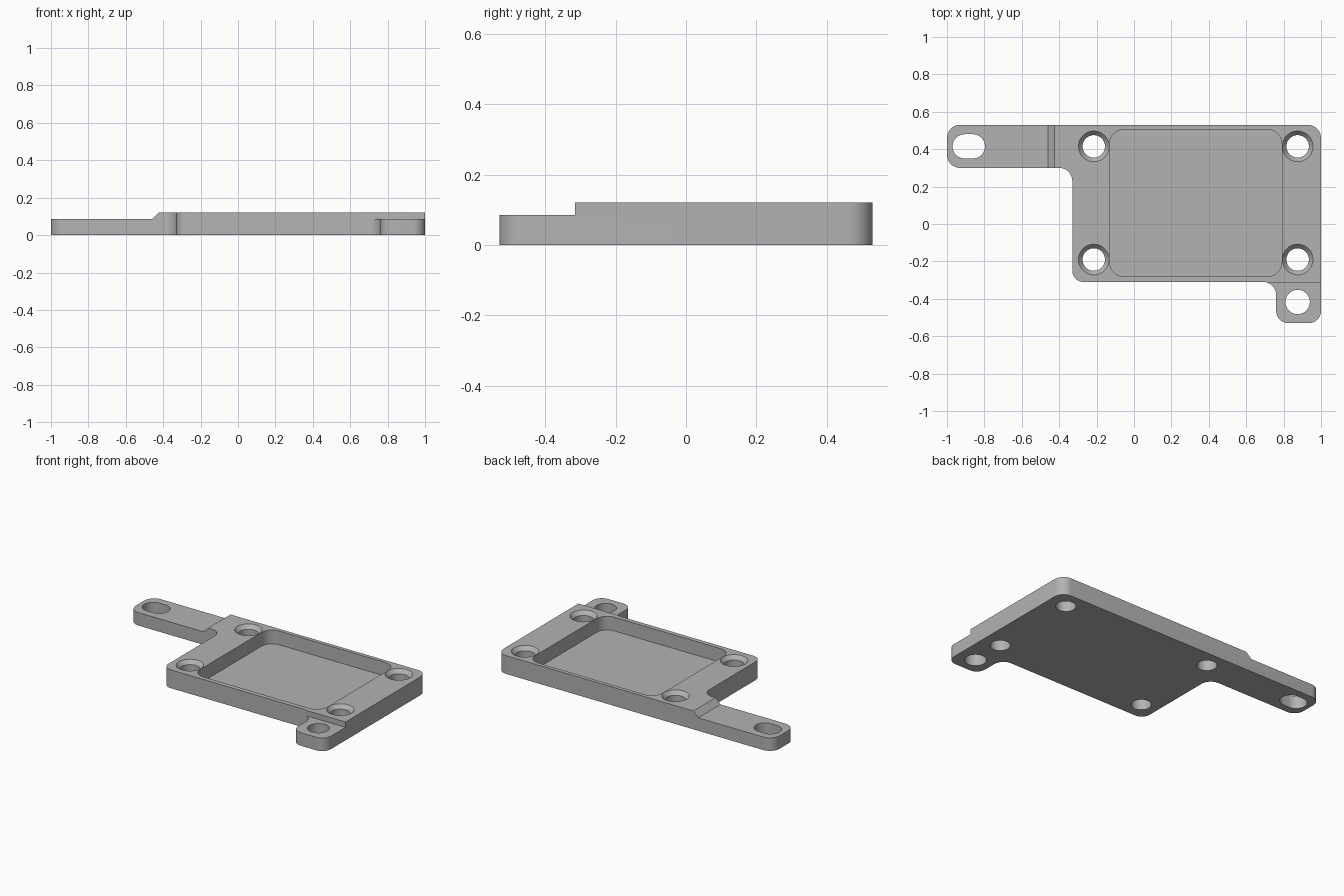
import bpy, bmesh, math
from mathutils import Vector

old = bpy.data.objects.get("Cube")
if old:
    bpy.data.objects.remove(old, do_unlink=True)

grey = bpy.data.materials.new("plain grey")
grey.use_nodes = True
grey.diffuse_color = (0.45, 0.45, 0.45, 1)
grey.node_tree.nodes["Principled BSDF"].inputs["Base Color"].default_value = (0.45, 0.45, 0.45, 1)

TOP, LOW, STEPS = 0.12, 0.085, 10


def rounded(corners):
    """Right-angled outline of (x, y, radius) corners, with arcs at the corners."""
    points = []
    for i, (x, y, r) in enumerate(corners):
        p = Vector((x, y))
        if r == 0:
            points.append(p)
            continue
        a = (Vector(corners[i - 1][:2]) - p).normalized()
        b = (Vector(corners[(i + 1) % len(corners)][:2]) - p).normalized()
        for k in range(STEPS + 1):
            t = math.pi / 2 * k / STEPS
            points.append(p + r * (a + b - b * math.cos(t) - a * math.sin(t)))
    return points


def box(x0, x1, y0, y1, r=0):
    return rounded([(x0, y0, r), (x1, y0, r), (x1, y1, r), (x0, y1, r)])


def circle(x, y, r, n=48):
    return [Vector((x + r * math.cos(k * math.tau / n), y + r * math.sin(k * math.tau / n)))
            for k in range(n)]


def loft(name, layers):
    """Closed solid through matching outlines, each given as (points, z)."""
    bm = bmesh.new()
    rings = [[bm.verts.new((p.x, p.y, z)) for p in pts] for pts, z in layers]
    bm.faces.new(rings[0])
    bm.faces.new(rings[-1])
    for low, high in zip(rings, rings[1:]):
        for i in range(len(low)):
            bm.faces.new((low[i - 1], low[i], high[i], high[i - 1]))
    bmesh.ops.remove_doubles(bm, verts=bm.verts, dist=1e-5)
    bmesh.ops.recalc_face_normals(bm, faces=bm.faces)
    mesh = bpy.data.meshes.new(name)
    bm.to_mesh(mesh)
    bm.free()
    obj = bpy.data.objects.new(name, mesh)
    bpy.context.collection.objects.link(obj)
    return obj


# Plate with side arm and corner tab
outline = rounded([
    (-1, 0.53, 0.07), (-1, 0.3, 0.07), (-0.33, 0.3, 0.07), (-0.33, -0.31, 0.06),
    (0.76, -0.31, 0.07), (0.76, -0.53, 0.065), (1, -0.53, 0.065), (1, 0.53, 0.07)])
plate = loft("mounting_plate", [(outline, 0), (outline, TOP)])
plate.data.materials.append(grey)

# Lowered arm with a sloped step, and lowered tab
above = TOP + 0.05
slope = -0.46 + above - LOW
cutters = [
    loft("arm_step", [(box(-1.2, -0.46, 0.1, 0.7), LOW), (box(-1.2, slope, 0.1, 0.7), above)]),
    loft("tab_step", [(box(0.6, 1.2, -0.7, -0.315), LOW), (box(0.6, 1.2, -0.7, -0.315), above)]),
]

# Shallow pocket
pocket = box(-0.13, 0.79, -0.28, 0.505, 0.075)
cutters.append(loft("pocket", [(pocket, 0.03), (pocket, above)]))

# Four countersunk screw holes
for x in (-0.215, 0.875):
    for y in (-0.19, 0.415):
        narrow, wide = circle(x, y, 0.06), circle(x, y, 0.082)
        cutters.append(loft("screw_hole", [(narrow, -0.05), (narrow, TOP - 0.025),
                                           (wide, TOP), (wide, above)]))

# Tab hole and arm slot
for name, shape in (("tab_hole", circle(0.875, -0.417, 0.065)),
                    ("arm_slot", box(-0.97, -0.797, 0.35, 0.48, 0.065))):
    cutters.append(loft(name, [(shape, -0.05), (shape, above)]))

bpy.context.view_layer.objects.active = plate
for cutter in cutters:
    mod = plate.modifiers.new(cutter.name, "BOOLEAN")
    mod.operation, mod.solver, mod.object = "DIFFERENCE", "EXACT", cutter
    bpy.ops.object.modifier_apply(modifier=mod.name)
    bpy.data.objects.remove(cutter, do_unlink=True)

# Smooth arcs, crisp edges
plate.data.shade_smooth()
plate.data.set_sharp_from_angle(angle=math.radians(30))
